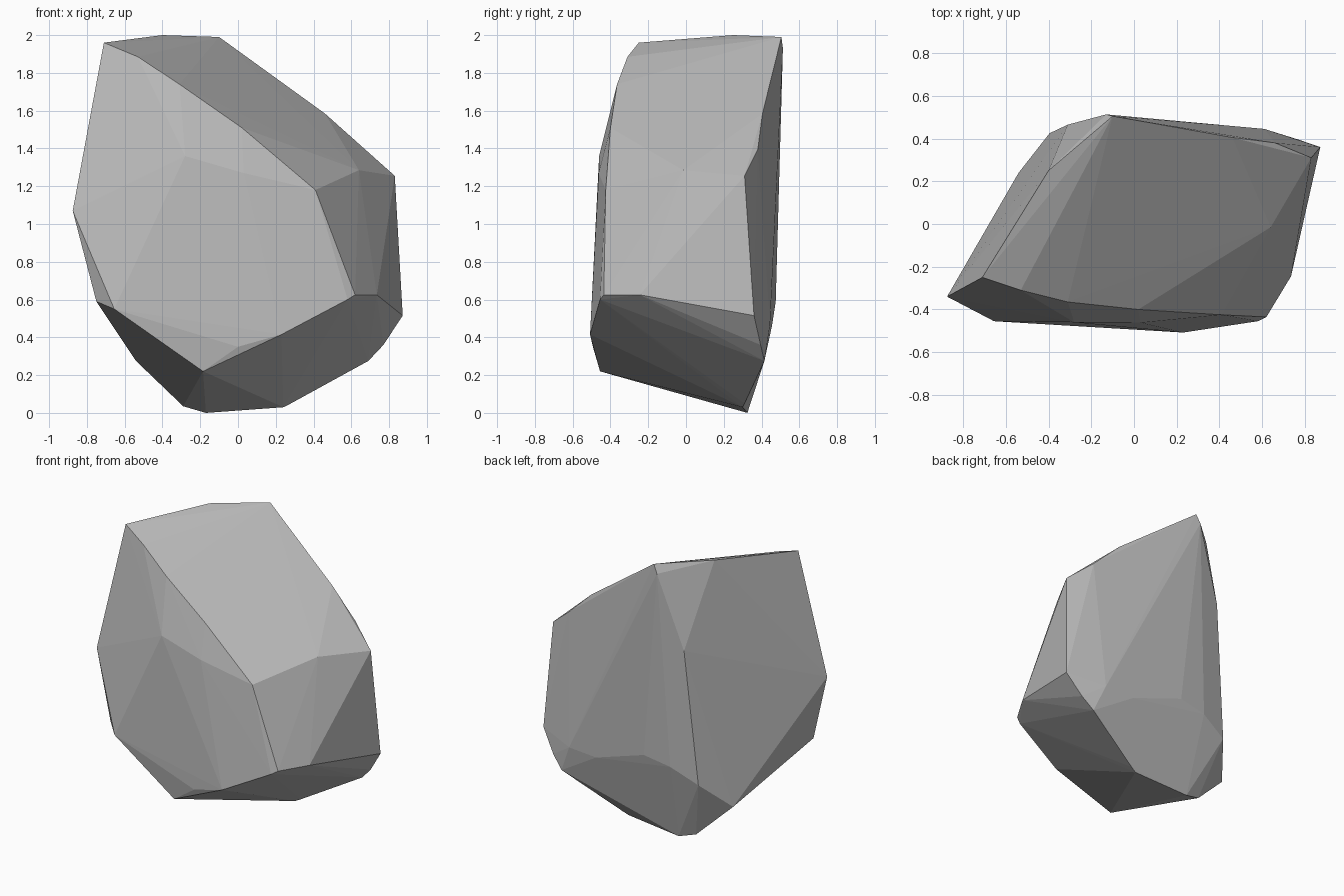
import bpy, bmesh

# Corner points of the faceted boulder, grouped by the side they bound
top_rim = [(-.71, -.25, 1.96), (-.53, -.31, 1.885), (-.31, -.365, 1.74), (.02, -.40, 1.51),
           (.41, -.425, 1.18), (-.40, .25, 2.0), (-.10, .505, 1.99), (.46, .405, 1.585),
           (.66, .38, 1.395), (.83, .31, 1.255), (.64, -.015, 1.285)]
front_face = [(-.28, -.46, 1.36), (.03, -.462, 1.27), (-.655, -.455, .55), (-.185, -.455, .22),
              (0, -.493, .35), (.23, -.508, .415), (.58, -.455, .60), (.62, -.435, .625)]
right_side = [(.735, -.245, .625), (.872, .36, .515), (.77, .395, .36), (.69, .415, .275)]
back_face = [(-.13, .513, 1.93), (-.31, .465, 1.41), (-.395, .425, .46), (-.20, .465, .555),
             (0, .475, .59), (.39, .455, .46), (.61, .445, .47)]
left_side = [(-.875, -.34, 1.07), (-.75, -.365, .59), (-.54, .24, .275)]
underside = [(-.29, .30, .035), (-.17, .325, 0), (.24, .30, .03), (.28, .31, .05)]

# Stone material
stone = bpy.data.materials.new("grey_stone")
stone.diffuse_color = (.5, .5, .5, 1)

# Boulder: convex hull around the corners, flat shaded
bm = bmesh.new()
for p in top_rim + front_face + right_side + back_face + left_side + underside:
    bm.verts.new(p)
hull = bmesh.ops.convex_hull(bm, input=bm.verts[:])
loose = {v for v in hull["geom_interior"] + hull["geom_unused"] if isinstance(v, bmesh.types.BMVert)}
bmesh.ops.delete(bm, geom=list(loose), context='VERTS')
bmesh.ops.recalc_face_normals(bm, faces=bm.faces[:])
mesh = bpy.data.meshes.new("boulder")
bm.to_mesh(mesh)
bm.free()
mesh.materials.append(stone)
bpy.context.collection.objects.link(bpy.data.objects.new("boulder", mesh))
